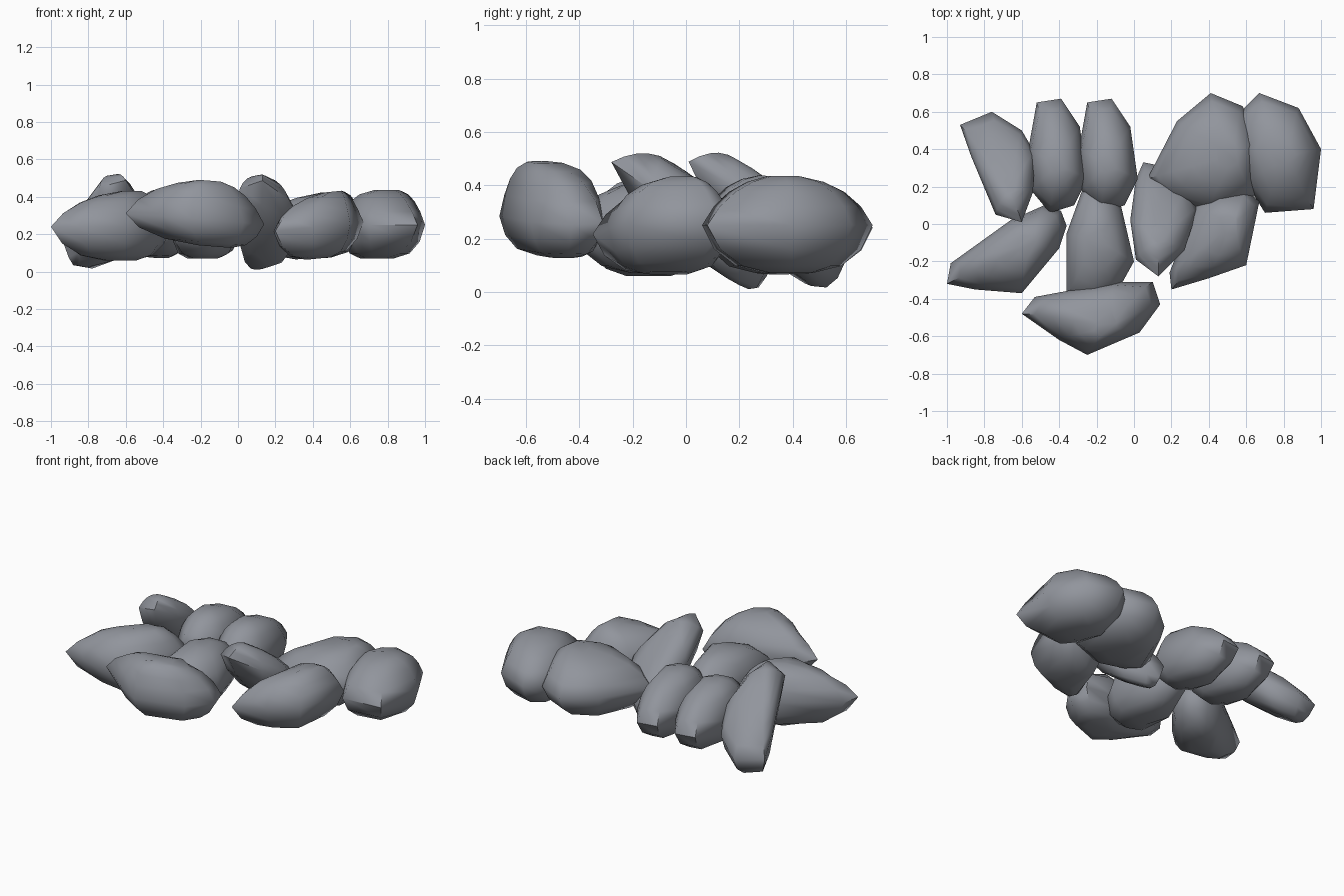
import bpy
import bmesh
import math
from mathutils import Vector

cube = bpy.data.objects.get("Cube")
if cube:
    bpy.data.objects.remove(cube, do_unlink=True)

# One slate grey for every stone
stone = bpy.data.materials.new("slate_grey")
stone.use_nodes = True
colour = (0.285, 0.3, 0.335, 1)
stone.diffuse_color = colour
bsdf = stone.node_tree.nodes["Principled BSDF"]
bsdf.inputs["Base Color"].default_value = colour
bsdf.inputs["Roughness"].default_value = 0.8

# Cross-section shared by all stones: (share of outline, share of rise or sink)
PROFILE = [(.32, -1), (.66, -.85), (.88, -.5), (1, 0), (.88, .38), (.71, .68), (.5, .88), (.22, 1)]


def rock(name, outline, waist, sink, rise, slope=(0, 0), crown=None, keel=None, shift=0):
    """Loft a stone from its plan outline at waist height, tipped by slope.
    The top gathers over the crown and the underside over the keel."""
    points = [Vector(p) for p in outline]
    count = len(points)
    centre = sum(points, Vector((0, 0))) / count
    peak = Vector(crown) if crown else centre
    base = Vector(keel) if keel else centre
    tilt = Vector(slope)
    mean = sum((p - centre).length for p in points) / count

    bm = bmesh.new()
    rings = []
    for share, level in PROFILE:
        hub = centre.lerp(peak if level > 0 else base, abs(level))
        height = level * (rise if level > 0 else sink)
        ring = []
        for p in points:
            # Far tips taper to a point, near sides stay full
            reach = max(.65, min(1.5, (p - centre).length / mean))
            q = hub + (p - hub) * share ** reach
            z = waist + height + tilt.dot(q - centre)
            ring.append(bm.verts.new((q.x + shift, q.y, z)))
        rings.append(ring)
    for below, above in zip(rings, rings[1:]):
        for i in range(count):
            j = (i + 1) % count
            bm.faces.new((below[i], below[j], above[j], above[i]))
    bm.faces.new(rings[0])
    bm.faces.new(rings[-1])
    bmesh.ops.recalc_face_normals(bm, faces=bm.faces)

    mesh = bpy.data.meshes.new(name)
    bm.to_mesh(mesh)
    bm.free()
    mesh.materials.append(stone)
    obj = bpy.data.objects.new(name, mesh)
    bpy.context.collection.objects.link(obj)
    bpy.ops.object.select_all(action='DESELECT')
    obj.select_set(True)
    bpy.context.view_layer.objects.active = obj
    bpy.ops.object.shade_smooth_by_angle(angle=math.radians(60))


# Two steep stones, high at the front and low at the back
rock("back_right_steep_stone",
     [(-.93, .53), (-.76, .6), (-.6, .5), (-.53, .38), (-.54, .17), (-.6, .01),
      (-.74, .05), (-.87, .36)], .29, .17, .12, slope=(.1, -.6),
     crown=(-.67, .18), keel=(-.83, .42))
rock("middle_steep_stone",
     [(.01, .24), (.05, .33), (.15, .31), (.29, .2), (.34, .08), (.27, -.14),
      (.13, -.28), (.01, -.19), (-.02, .02)], .28, .17, .13, slope=(-.1, -.6),
     crown=(.13, -.08), keel=(.09, .2))

# Matching pair of stones at the back
for label, shift in (("right", 0), ("left", .27)):
    rock("back_" + label + "_stone",
         [(-.52, .65), (-.39, .67), (-.29, .52), (-.25, .24), (-.32, .1),
          (-.45, .06), (-.55, .18), (-.565, .4)], .25, .17, .18, slope=(0, -.1),
         crown=(-.41, .32), shift=shift)

# Centre and right stones
rock("centre_stone",
     [(-.36, -.38), (-.36, -.05), (-.27, .2), (-.15, .2), (-.07, .1), (0, -.2),
      (-.1, -.38), (-.22, -.44)], .25, .18, .17, crown=(-.2, -.08))
rock("right_stone",
     [(-1, -.32), (-.98, -.21), (-.66, .02), (-.48, .1), (-.39, .07), (-.36, -.01),
      (-.4, -.13), (-.6, -.37), (-.85, -.35)], .24, .18, .19, crown=(-.56, -.11))

# Raised stone at the front
rock("front_stone",
     [(-.6, -.48), (-.53, -.39), (-.1, -.31), (.1, -.31), (.14, -.43), (.03, -.58),
      (-.25, -.7), (-.4, -.62)], .28, .14, .21, slope=(-.08, 0),
     crown=(-.14, -.55), keel=(-.1, -.46))

# Left group
rock("front_left_stone",
     [(.2, -.35), (.19, -.26), (.33, .1), (.45, .17), (.6, .18), (.67, .12),
      (.6, -.22), (.4, -.29)], .24, .17, .18, slope=(.1, 0), crown=(.53, 0))
rock("back_broad_stone",
     [(.07, .24), (.23, .55), (.41, .7), (.58, .63), (.68, .45), (.65, .15),
      (.4, .06), (.18, .14)], .24, .17, .18, slope=(.05, 0), crown=(.53, .37))
rock("far_left_stone",
     [(.57, .6), (.67, .7), (.88, .62), (1, .4), (.96, .08), (.7, .06),
      (.6, .22), (.55, .42)], .25, .18, .185, crown=(.82, .36))
